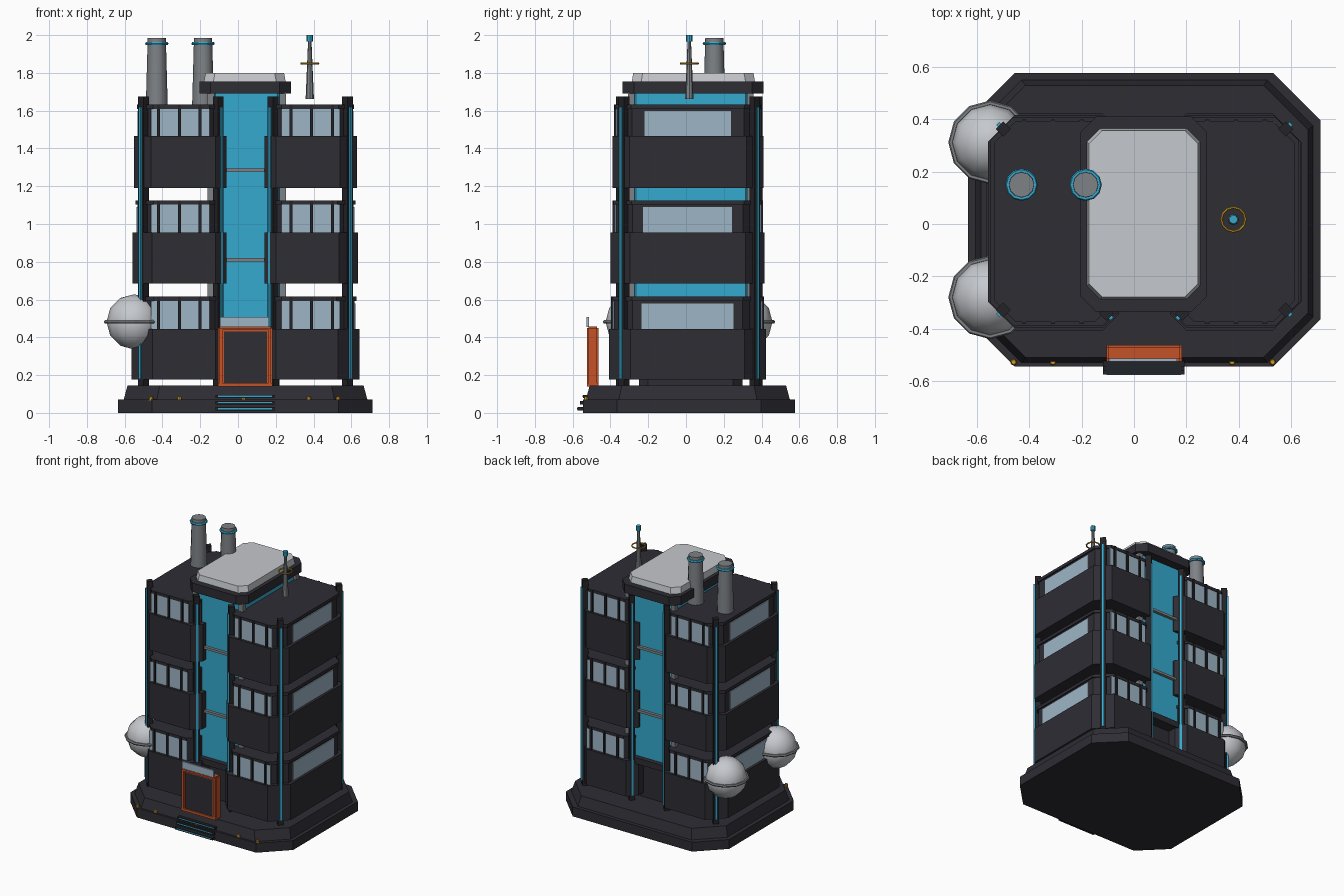
import bpy, bmesh, math
from mathutils import Matrix

if "Cube" in bpy.data.objects:
    bpy.data.objects.remove(bpy.data.objects["Cube"])


def mat(name, r, g, b):
    m = bpy.data.materials.new(name)
    m.diffuse_color = (r, g, b, 1)
    m.use_nodes = True
    m.node_tree.nodes["Principled BSDF"].inputs["Base Color"].default_value = m.diffuse_color
    return m


DARK = mat("charcoal", 0.027, 0.026, 0.034)
BLACK = mat("dark_trim", 0.017, 0.017, 0.021)
CYAN = mat("cyan_glass", 0.036, 0.40, 0.62)
GLASS = mat("pale_glass", 0.34, 0.46, 0.56)
GREY = mat("mid_grey", 0.21, 0.225, 0.24)
PALE = mat("pale_grey", 0.56, 0.58, 0.61)
ORANGE = mat("orange", 0.55, 0.085, 0.022)
GOLD = mat("gold", 0.60, 0.33, 0.02)
CX, CY = 0.04, 0.0175


def finish(name, bm, m, smooth=False):
    bmesh.ops.recalc_face_normals(bm, faces=bm.faces)
    me = bpy.data.meshes.new(name)
    bm.to_mesh(me)
    bm.free()
    me.materials.append(m)
    ob = bpy.data.objects.new(name, me)
    bpy.context.collection.objects.link(ob)
    if smooth:
        bpy.context.view_layer.objects.active = ob
        ob.select_set(True)
        bpy.ops.object.shade_smooth_by_angle(angle=math.radians(40))
        ob.select_set(False)
    return ob


def box(name, x, y, z, m, rot=0, bevel=0):
    """Box from (min, max) ranges, turned about its own centre."""
    bm = bmesh.new()
    c = [(a + b) / 2 for a, b in (x, y, z)]
    s = [b - a for a, b in (x, y, z)]
    M = Matrix.Translation(c) @ Matrix.Rotation(rot, 4, 'Z') @ Matrix.Diagonal((*s, 1))
    bmesh.ops.create_cube(bm, size=1, matrix=M)
    if bevel:
        bmesh.ops.bevel(bm, geom=bm.edges[:], offset=bevel, segments=2, affect='EDGES')
    return finish(name, bm, m)


def prism(name, low, high, z0, z1, m):
    """Solid between two outlines with the same point count."""
    bm = bmesh.new()
    a = [bm.verts.new((x, y, z0)) for x, y in low]
    b = [bm.verts.new((x, y, z1)) for x, y in high]
    n = len(a)
    bm.faces.new(a[::-1])
    bm.faces.new(b)
    for i in range(n):
        bm.faces.new((a[i], a[(i + 1) % n], b[(i + 1) % n], b[i]))
    return finish(name, bm, m)


def octagon(x0, x1, y0, y1, c):
    return [(x0, y0 + c), (x0 + c, y0), (x1 - c, y0), (x1, y0 + c),
            (x1, y1 - c), (x1 - c, y1), (x0 + c, y1), (x0, y1 - c)]


def cone(name, x, y, z0, z1, r0, r1, m, seg=12):
    bm = bmesh.new()
    bmesh.ops.create_cone(bm, cap_ends=True, segments=seg, radius1=r0, radius2=r1, depth=z1 - z0,
                          matrix=Matrix.Translation((x, y, (z0 + z1) / 2)))
    return finish(name, bm, m, True)


def ring(name, x, y, z, R, r, m, seg=12):
    bpy.ops.mesh.primitive_torus_add(location=(x, y, z), major_radius=R, minor_radius=r,
                                     major_segments=seg, minor_segments=6)
    ob = bpy.context.object
    ob.name = name
    ob.data.materials.append(m)


def floor_outline(x0, x1, y0, y1, c, gap):
    """Chamfered plan with a notch at front and back for the atrium."""
    l, r, d = CX - gap, CX + gap, 0.06
    f = [(x0, y0 + c), (x0 + c, y0), (l - d, y0), (l, y0 + d), (l, -0.25),
         (r, -0.25), (r, y0 + d), (r + d, y0), (x1 - c, y0), (x1, y0 + c)]
    back = [(x, y0 + y1 - y) for x, y in reversed(f)]
    return f + back


# Stepped base
o = octagon(-0.635, 0.712, -0.545, 0.578, 0.18)
prism("base_lower", o, o, 0, 0.07, DARK)
prism("base_upper", octagon(-0.605, 0.685, -0.53, 0.55, 0.175),
      octagon(-0.585, 0.665, -0.51, 0.53, 0.17), 0.07, 0.145, DARK)

# Three storeys: solid band, recessed window level, roof lip, glazing
for i, (z0, z1, z2) in enumerate([(0.178, 0.445, 0.615), (0.685, 0.955, 1.125), (1.19, 1.465, 1.632)]):
    x0, x1 = -0.565 + 0.0075 * i, 0.642 - 0.006 * i
    y0, y1 = -0.407 + 0.0085 * i, 0.423 - 0.007 * i
    c = 0.112 - 0.011 * i
    band = floor_outline(x0, x1, y0, y1, c, 0.10)
    prism(f"floor_band_{i}", band, band, z0, z1, DARK)
    t = 0.025
    win = floor_outline(x0 + t, x1 - t, y0 + t, y1 - t, c - 0.012, 0.13)
    prism(f"window_level_{i}", win, win, z1, z2 - 0.02, DARK)
    t = 0.015
    lip = floor_outline(x0 + t, x1 - t, y0 + t, y1 - t, c - 0.006, 0.13)
    prism(f"roof_lip_{i}", lip, lip, z2 - 0.022, z2, DARK)
    for tag, yw in (("front", y0 + 0.023), ("back", y1 - 0.023)):
        for s, side in ((-1, "left"), (1, "right")):
            xs = sorted((CX + s * 0.19, CX + s * 0.5))
            box(f"{tag}_{side}_glass_{i}", xs, (yw - 0.004, yw + 0.004), (z1, z2 - 0.022), GLASS)
            for k, dx in enumerate((0.24, 0.35, 0.46)):
                xm = CX + s * dx
                box(f"{tag}_{side}_mullion_{i}_{k}", (xm - 0.008, xm + 0.008),
                    (yw - 0.014, yw + 0.014), (z1, z2), BLACK)
    h = 0.243 - 0.007 * i
    for tag, xw in (("left", x0 + 0.023), ("right", x1 - 0.023)):
        box(f"{tag}_side_glass_{i}", (xw - 0.004, xw + 0.004), (0.008 - h, 0.008 + h),
            (z1, z2 - 0.035), GLASS)

# Corner and notch columns with a cyan light strip on the outer face
for sx in (-1, 1):
    for sy in (-1, 1):
        for tag, dx, ox in (("corner", 0.54, sx), ("notch", 0.145, -sx)):
            x, y = CX + sx * dx, CY + sy * (0.346 if tag == "corner" else 0.359)
            box(f"{tag}_column", (x - 0.02, x + 0.02), (y - 0.02, y + 0.02), (0.14, 1.676),
                BLACK, math.pi / 4)
            x, y = x + ox * 0.0155, y + sy * 0.0155
            box(f"{tag}_light_strip", (x - 0.008, x + 0.008), (y - 0.008, y + 0.008), (0.18, 1.62),
                CYAN, math.pi / 4)

# Central atrium: plinth, ledge, glass, corner posts, bars, cap
o = octagon(-0.12, 0.22, -0.25, 0.30, 0.05)
prism("atrium_plinth", o, o, 0.14, 0.45, DARK)
o = octagon(-0.17, 0.25, -0.33, 0.38, 0.08)
prism("atrium_ledge", o, o, 0.42, 0.465, DARK)
o = octagon(-0.15, 0.24, -0.295, 0.345, 0.03)
prism("atrium_glass", o, o, 0.465, 1.70, CYAN)
for x in (-0.143, 0.237):
    for y in (-0.29, 0.34):
        box("atrium_post", (x - 0.018, x + 0.018), (y - 0.018, y + 0.018), (0.465, 1.70), GREY)
for z in (0.81, 1.285):
    for y in (-0.303, 0.353):
        box("atrium_bar", (-0.085, 0.155), (y - 0.013, y + 0.013), (z - 0.009, z + 0.009), GREY)
o = octagon(-0.205, 0.28, -0.335, 0.41, 0.06)
prism("atrium_cap", o, o, 1.69, 1.755, DARK)
prism("atrium_roof", octagon(-0.18, 0.252, -0.287, 0.365, 0.05),
      octagon(-0.172, 0.244, -0.279, 0.357, 0.05), 1.755, 1.80, PALE)

# Entrance portal and canopy plate
for x in (-0.09, 0.168):
    box("door_jamb", (x - 0.0155, x + 0.0155), (-0.525, -0.463), (0.143, 0.455), ORANGE, 0, 0.008)
box("door_head", (-0.1055, 0.1835), (-0.525, -0.463), (0.43, 0.458), ORANGE, 0, 0.008)
box("door_sill", (-0.1055, 0.1835), (-0.525, -0.463), (0.14, 0.158), ORANGE)
box("door_panel", (-0.08, 0.16), (-0.516, -0.472), (0.15, 0.44), DARK)
box("door_plate", (-0.095, 0.165), (-0.526, -0.514), (0.455, 0.508), GLASS)

# Front steps with lit edges
for k, (z, y) in enumerate(((0.012, -0.575), (0.045, -0.56), (0.078, -0.545))):
    box(f"step_{k}", (-0.118, 0.193), (y, -0.50), (z, z + 0.018), BLACK)
    box(f"step_light_{k}", (-0.105, 0.18), (y - 0.002, y + 0.004), (z + 0.007, z + 0.013), CYAN)

# Base lights
for x in (-0.46, -0.31, 0.03, 0.375, 0.53):
    cone("base_light", x, -0.528, 0.066, 0.088, 0.013, 0.009, GOLD, 8)

# Spherical tanks on the left
for y in (-0.28, 0.312):
    bm = bmesh.new()
    bmesh.ops.create_uvsphere(bm, u_segments=12, v_segments=6, radius=0.146,
                              matrix=Matrix.Translation((-0.55, y, 0.482)))
    tank = finish("tank", bm, PALE)
    for p in tank.data.polygons:
        p.use_smooth = True
    ring("tank_ring", -0.55, y, 0.482, 0.15, 0.01, GREY)

# Chimneys
for x in (-0.43, -0.185):
    cone("chimney", x, 0.15, 1.625, 1.985, 0.058, 0.048, GREY)
    ring("chimney_ring", x, 0.15, 1.955, 0.053, 0.009, CYAN)

# Antenna
cone("antenna_mast", 0.38, 0.0175, 1.663, 1.97, 0.022, 0.009, GREY, 8)
ring("antenna_ring", 0.38, 0.0175, 1.85, 0.046, 0.005, GOLD)
cone("antenna_tip", 0.38, 0.0175, 1.965, 2.0, 0.017, 0.017, CYAN, 8)
